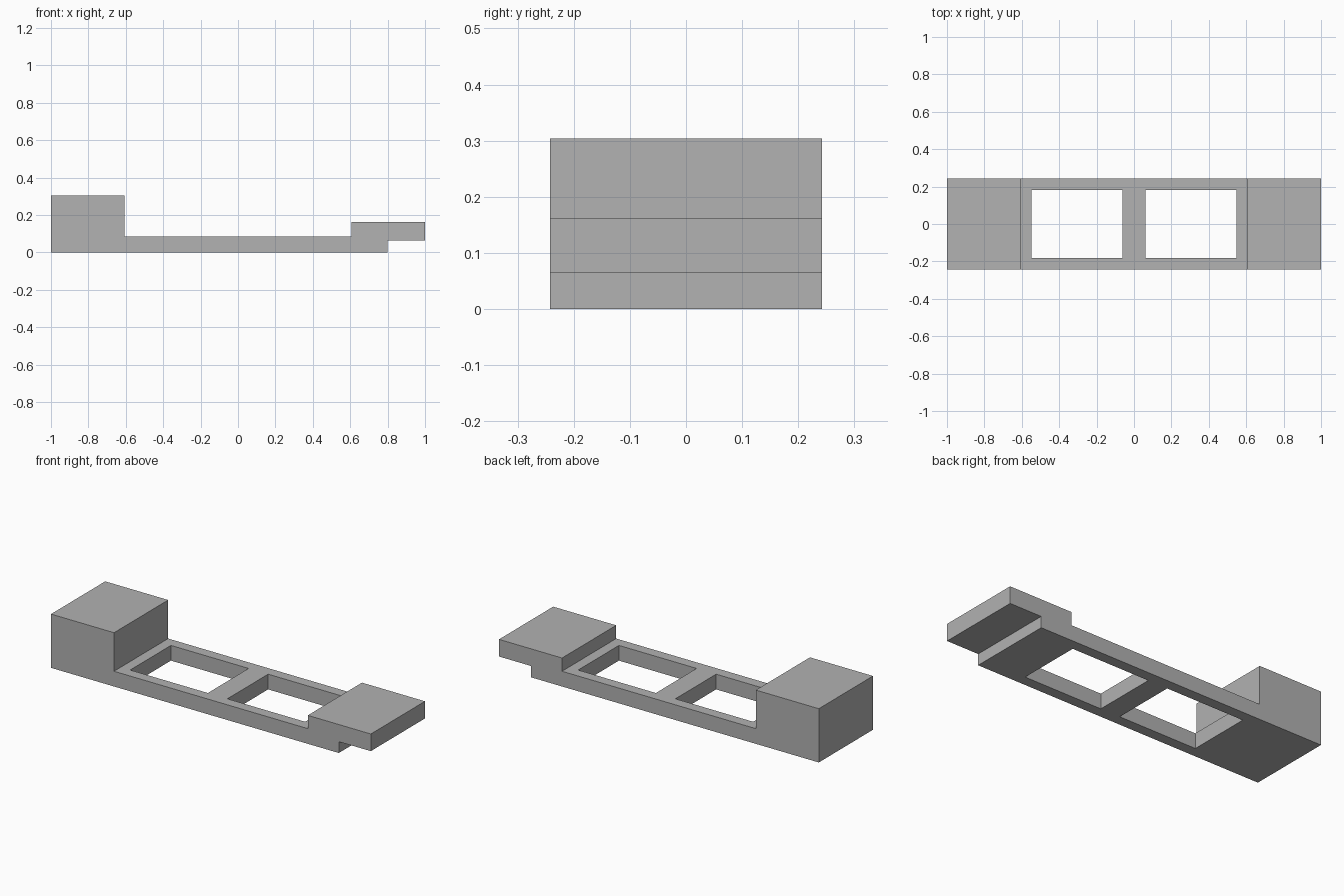
import bpy
import bmesh

if "Cube" in bpy.data.objects:
    bpy.data.objects.remove(bpy.data.objects["Cube"], do_unlink=True)

HALF_WIDTH = 0.242

grey = bpy.data.materials.new("plain grey")
grey.use_nodes = True
colour = (0.445, 0.445, 0.445, 1)
grey.diffuse_color = colour
grey.node_tree.nodes["Principled BSDF"].inputs["Base Color"].default_value = colour


def extrude_profile(name, profile, half_width):
    """Extrude an (x, z) outline along y, centred on y = 0."""
    bm = bmesh.new()
    face = bm.faces.new([bm.verts.new((x, -half_width, z)) for x, z in profile])
    result = bmesh.ops.extrude_face_region(bm, geom=[face])
    moved = [v for v in result["geom"] if isinstance(v, bmesh.types.BMVert)]
    bmesh.ops.translate(bm, verts=moved, vec=(0, 2 * half_width, 0))
    bmesh.ops.recalc_face_normals(bm, faces=bm.faces)
    mesh = bpy.data.meshes.new(name)
    bm.to_mesh(mesh)
    bm.free()
    obj = bpy.data.objects.new(name, mesh)
    bpy.context.collection.objects.link(obj)
    mesh.materials.append(grey)
    return obj


# Stepped body: tall end block, low frame, raised overhanging end
frame = extrude_profile("stepped_frame", [
    (-1, 0), (0.8, 0), (0.8, 0.064), (1, 0.064), (1, 0.161),
    (0.606, 0.161), (0.606, 0.086), (-0.606, 0.086),
    (-0.606, 0.304), (-1, 0.304)], HALF_WIDTH)

# Two rectangular openings either side of the middle crossbar
for side in (-1, 1):
    inner, outer = side * 0.061, side * 0.547
    cutter = extrude_profile("opening_cutter", [
        (inner, -0.1), (outer, -0.1), (outer, 0.2), (inner, 0.2)], 0.182)
    cutter.hide_render = True
    cut = frame.modifiers.new("opening", "BOOLEAN")
    cut.operation = "DIFFERENCE"
    cut.solver = "EXACT"
    cut.object = cutter
    bpy.context.view_layer.objects.active = frame
    bpy.ops.object.modifier_apply(modifier=cut.name)
    bpy.data.objects.remove(cutter, do_unlink=True)
